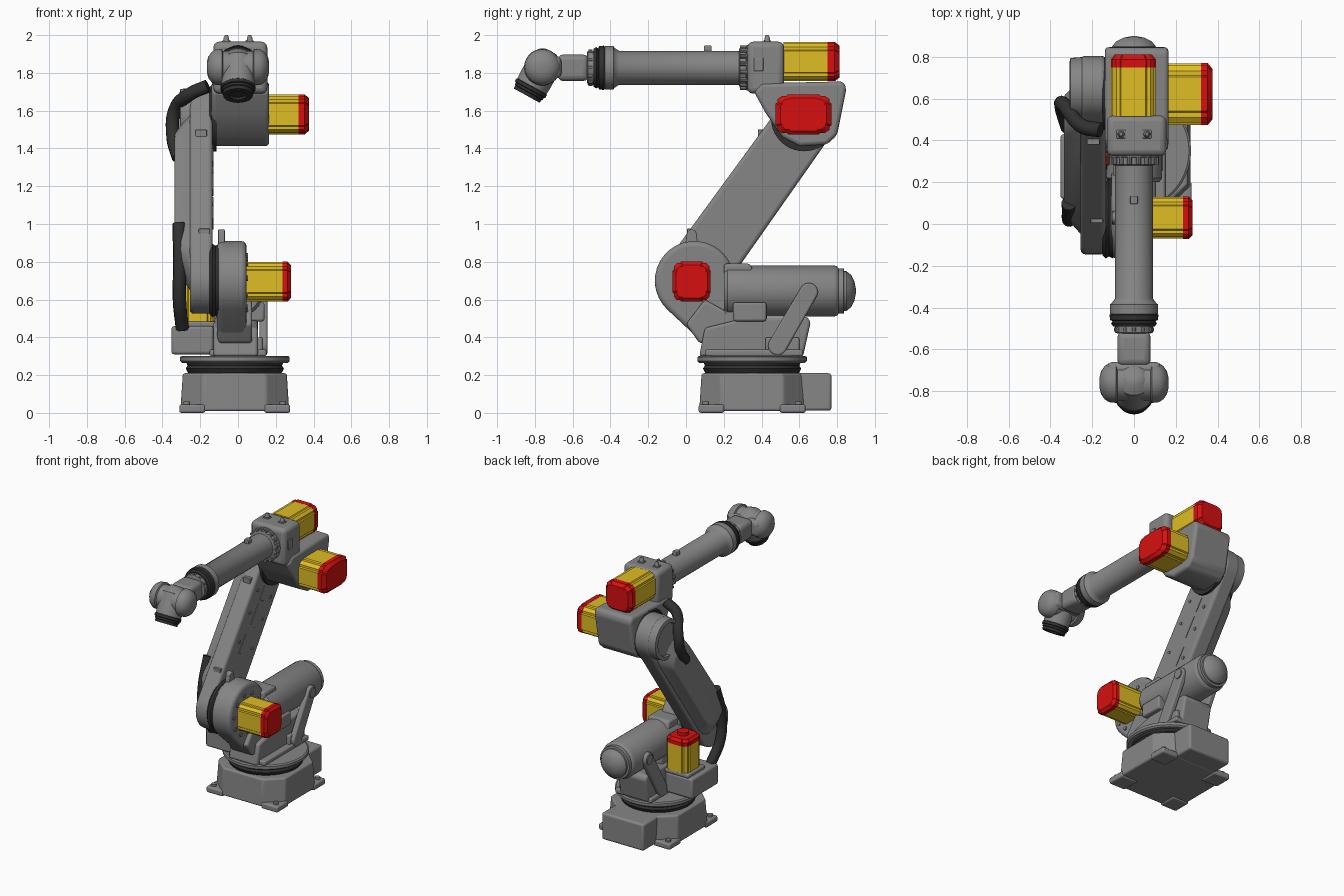
import bpy, bmesh, math
from mathutils import Vector as V

if "Cube" in bpy.data.objects:
    bpy.data.objects.remove(bpy.data.objects["Cube"])


def material(name, rgb):
    m = bpy.data.materials.new(name)
    m.diffuse_color = (*rgb, 1)
    m.use_nodes = True
    m.node_tree.nodes["Principled BSDF"].inputs["Base Color"].default_value = m.diffuse_color
    return m


GREY = material("grey paint", (0.237, 0.237, 0.237))
BLACK = material("black rubber", (0.03, 0.03, 0.03))
YELLOW = material("yellow motor", (0.74, 0.51, 0.018))
RED = material("red cap", (0.68, 0.005, 0.005))
X, Y, Z = V((1, 0, 0)), V((0, 1, 0)), V((0, 0, 1))


def finish(name, bm, mat, bevel=0):
    bmesh.ops.recalc_face_normals(bm, faces=bm.faces)
    me = bpy.data.meshes.new(name)
    bm.to_mesh(me)
    bm.free()
    ob = bpy.data.objects.new(name, me)
    bpy.context.collection.objects.link(ob)
    me.materials.append(mat)
    if bevel:
        b = ob.modifiers.new("bevel", "BEVEL")
        b.width, b.segments, b.limit_method = bevel, 3, "ANGLE"
        b.angle_limit = math.radians(35)
    return ob


def extrude(name, pts, o, u, v, d, mat, bevel=0, taper=1):
    """Profile pts in the (u, v) plane at o, pushed along d and scaled by taper."""
    bm = bmesh.new()
    o, d = V(o), V(d)
    a = [bm.verts.new(o + u * p + v * q) for p, q in pts]
    b = [bm.verts.new(o + d + (u * p + v * q) * taper) for p, q in pts]
    bm.faces.new(a)
    bm.faces.new(b)
    for i in range(len(a)):
        j = (i + 1) % len(a)
        bm.faces.new((a[i], a[j], b[j], b[i]))
    return finish(name, bm, mat, bevel)


def side(name, pts, x0, x1, mat=GREY, bevel=0):
    return extrude(name, pts, (x0, 0, 0), Y, Z, (x1 - x0, 0, 0), mat, bevel)


def box(name, x0, x1, y0, y1, z0, z1, mat=GREY, bevel=0.01):
    return side(name, [(y0, z0), (y1, z0), (y1, z1), (y0, z1)], x0, x1, mat, bevel)


def lathe(name, o, axis, prof, mat=GREY, n=40):
    """Turned part: prof holds (distance along axis, radius)."""
    bm = bmesh.new()
    o, axis = V(o), V(axis).normalized()
    u = axis.orthogonal().normalized()
    w = axis.cross(u)
    rings = []
    for t, r in prof:
        rings.append([bm.verts.new(o + axis * t + (u * math.cos(k * math.tau / n)
                      + w * math.sin(k * math.tau / n)) * r) for k in range(n)])
    for a, b in zip(rings, rings[1:]):
        for k in range(n):
            j = (k + 1) % n
            bm.faces.new((a[k], a[j], b[j], b[k]))
    bm.faces.new(rings[0])
    bm.faces.new(rings[-1])
    return finish(name, bm, mat)


def link(p, r, q, s, n=20):
    """Outline around two circles of different radius."""
    a = math.atan2(q[1] - p[1], q[0] - p[0])
    b = math.acos((r - s) / math.dist(p, q))
    arc = lambda c, rad, t0, t1: [(c[0] + rad * math.cos(t0 + (t1 - t0) * i / n),
                                   c[1] + rad * math.sin(t0 + (t1 - t0) * i / n)) for i in range(n + 1)]
    return arc(p, r, a + b, a + math.tau - b) + arc(q, s, a - b, a + b)


def bolts(name, o, axis, radius, count, size, height):
    axis = V(axis)
    u = axis.orthogonal().normalized()
    w = axis.cross(u)
    for k in range(count):
        t = (k + 0.5) * math.tau / count
        lathe(f"{name}_{k + 1}", V(o) + (u * math.cos(t) + w * math.sin(t)) * radius,
              axis, [(0, size), (height, size)], GREY, 8)


def motor(name, o, u, v, d, hu, hv, length, cap):
    """Ribbed yellow body with a tapered red cap."""
    q = [(1, .55), (.93, .6), (.93, .76), (.76, .93), (.6, .93), (.55, 1)]
    half = q + [(-a, b) for a, b in reversed(q)]
    pts = [(a * hu, b * hv) for a, b in half + [(-a, -b) for a, b in half]]
    sm = [(a * 1.01, b * 1.01) for a, b in pts]
    o = V(o)
    extrude(name + "_body", pts, o, u, v, d * length, YELLOW)
    extrude(name + "_cap", sm, o + d * length, u, v, d * cap * 0.6, RED)
    extrude(name + "_cap_end", sm, o + d * (length + cap * 0.6), u, v, d * cap * 0.4, RED, 0, 0.82)


def cable(name, pts, r):
    c = bpy.data.curves.new(name, "CURVE")
    c.dimensions, c.bevel_depth, c.bevel_resolution, c.use_fill_caps = "3D", r, 3, True
    s = c.splines.new("BEZIER")
    s.bezier_points.add(len(pts) - 1)
    for b, p in zip(s.bezier_points, pts):
        b.co, b.handle_left_type, b.handle_right_type = p, "AUTO", "AUTO"
    c.materials.append(BLACK)
    bpy.context.collection.objects.link(bpy.data.objects.new(name, c))


# Pedestal: tapered chamfered block, feet and rear connector box
C = (-0.017, 0.35, 0)
oct_pts = [(a * p, b * q) for a, b, sw in ((1, 1, 0), (-1, 1, 1), (-1, -1, 0), (1, -1, 1))
           for p, q in (((.288, .17), (.17, .28)) if not sw else ((.17, .28), (.288, .17)))]
extrude("pedestal", oct_pts, (C[0], C[1], 0.01), X, Y, (0, 0, 0.2), GREY, 0.012, 0.955)
box("pedestal_rear_box", -0.19, 0.155, 0.5, 0.77, 0.012, 0.21, GREY, 0.015)
for i, (sx, sy) in enumerate(((-1, -1), (1, -1), (1, 1), (-1, 1))):
    x, y = C[0] + sx * 0.225, C[1] + sy * 0.215
    box(f"foot_{i + 1}", x - .068, x + .068, y - .068, y + .068, 0, 0.045, GREY, 0.012)
    lathe(f"foot_bolt_{i + 1}", (x + sx * .03, y + sy * .03, .045), Z, [(0, .018), (.015, .018)], GREY, 12)
lathe("base_bearing", C, Z, [(.2, .24), (.215, .25), (.235, .26), (.25, .25), (.275, .26)], BLACK, 64)
lathe("turntable", C, Z, [(.265, .28), (.275, .29), (.295, .29), (.302, .28)], GREY, 64)

# Turntable frame
side("frame", [(.07, .3), (.62, .3), (.66, .48), (.64, .51), (.3, .5), (.1, .45)], -.13, .105, GREY, .015)
box("frame_step", -.15, .15, .1, .62, .3, .335)
box("motor_bracket", -.352, -.13, .12, .43, .31, .46, GREY, .015)
box("motor_pad", -.32, -.11, .23, .43, .455, .485)
motor("base_motor", (-.213, .335, .482), X, Y, Z, .09, .095, .2, .045)
lathe("base_motor_plug", (-.213, .335, .72), Z, [(0, .04), (.032, .04)], RED, 12)

# Shoulder housing
side("shoulder_housing", link((.045, .70), .21, (.17, .46), .12), -.11, .045, GREY, .025)
side("shoulder_web", [(.2, .49), (.42, .49), (.42, .58), (.34, .79), (.2, .79)], -.1, .075, GREY, .015)
box("cylinder_saddle", -.1, .14, .25, .425, .485, .585, GREY, .012)
side("shoulder_foot", [(.0, .47), (.07, .37), (.28, .37), (.28, .5), (.1, .6)], -.105, .075, GREY, .015)
lathe("shoulder_seal", (-.15, .03, .7), X, [(0, .18), (.015, .195), (.03, .185), (.05, .195)], BLACK)
bolts("shoulder_bolt", (.04, .03, .69), X, .145, 10, .014, .012)
side("lifting_lug", link((.03, .88), .035, (.03, .945), .026), -.105, -.07, GREY, .005)
motor("shoulder_motor", (.04, .03, .695), Y, Z, X, .1, .105, .195, .045)

# Counterbalance cylinder and its struts
lathe("balancer", (0, 0, .645), Y, [(.2, .12), (.22, .135), (.785, .135), (.8, .13), (.808, .12), (.835, .12),
      (.837, .105), (.85, .105), (.875, .085), (.892, .05), (.9, .01)])
for s, word in ((1, "right"), (-1, "left")):
    side(f"strut_{word}", link((.65, .64), .048, (.485, .355), .05), min(s * .115, s * .155),
         max(s * .115, s * .155), GREY, .01)
    lathe(f"strut_pin_{word}", (s * .1, .65, .64), X * s, [(0, .035), (.062, .035)], GREY, 20)
    box(f"strut_base_{word}", min(s * .08, s * .13), max(s * .08, s * .13), .42, .6, .3, .4)

# Lower arm: slab, tapered outer cover, panels
LO, HI = V((.02, .69)), V((.65, 1.57))
side("lower_arm", link(LO, .165, HI, .155), -.255, -.135, GREY, .02)
a, b = LO.lerp(HI, .11), LO.lerp(HI, .87)
mid = (a + b) / 2
extrude("arm_cover", link(a - mid, .145, b - mid, .14, 8), (-.25, mid.x, mid.y), Y, Z, (-.086, 0, 0),
        GREY, .01, .75)
lathe("elbow_rim", (-.24, HI.x, HI.y), -X, [(0, .15), (.065, .145), (.07, .12), (.055, .115)])
lathe("elbow_seal", (-.15, .625, 1.56), X, [(0, .165), (.01, .175), (.035, .175)], BLACK)
d = (HI - LO).normalized()
n = V((d.y, -d.x))
for i, (t, w, h) in enumerate(((.45, .05, .07), (.66, .03, .075), (.82, .03, .05))):
    c = LO + d * t
    side(f"arm_panel_{i + 1}", [tuple(c + d * h * p + n * w * q) for p, q in
         ((-1, -1), (-1, 1), (1, 1), (1, -1))], -.136, -.131)
    for k in (-1, 1):
        e = c + n * .09 * k
        lathe(f"arm_bolt_{i}_{k}", (-.14, e.x, e.y), X, [(0, .012), (.011, .012)], GREY, 8)
for i, (y, z, x) in enumerate(((.035, .945, -.178), (.41, 1.47, -.195))):
    box(f"arm_pad_{i + 1}", x - .03, x + .03, y - .03, y + .07, z - .03, z + .03, GREY, .004)

# Elbow housing
side("elbow_housing", [(.36, 1.70), (.40, 1.745), (.83, 1.755), (.85, 1.72), (.80, 1.47), (.745, 1.42),
     (.6, 1.412), (.51, 1.46), (.42, 1.59)], -.14, .165, GREY, .03)
box("forearm_gearbox", -.13, .155, .325, .52, 1.69, 1.965, GREY, .03)
motor("elbow_motor", (.16, .622, 1.58), Y, Z, X, .147, .105, .16, .055)
motor("forearm_motor", (-.003, .515, 1.86), X, Z, Y, .107, .103, .235, .062)
box("gearbox_pad", .15, .162, .36, .41, 1.81, 1.88, GREY, .004)
for s in (-1, 1):
    x = s * .062
    box(f"eye_base_{s}", x - .022, x + .022, .41, .45, 1.955, 1.972, GREY, .004)
    lathe(f"eye_bolt_{s}", (x, .43, 1.96), Z, [(0, .018), (.025, .015), (.04, .008)], GREY, 12)

# Forearm tube with flanges
A = (0, 0, 1.827)
lathe("forearm", A, -Y, [(-.34, .12), (-.32, .12), (-.318, .105), (-.285, .105), (-.28, .09),
      (.355, .09), (.38, .107), (.385, .116), (.43, .116), (.435, .1)], GREY, 48)
bolts("forearm_bolt", (0, .285, 1.827), Y, .11, 16, .011, .04)
lathe("forearm_seal", A, -Y, [(.425, .1), (.435, .117), (.46, .115), (.465, .102), (.475, .11), (.49, .1)], BLACK, 48)
lathe("wrist_flange", A, -Y, [(.485, .09), (.52, .09), (.525, .075)])
bolts("wrist_bolt", (0, -.515, 1.827), Y, .085, 12, .011, .02)
box("forearm_lug", -.018, .018, .095, .135, 1.9, 1.945, GREY, .005)

# Wrist: neck, crossing hub with domed caps, tilted tool flange
box("wrist_neck", -.08, .08, -.68, -.515, 1.757, 1.897, GREY, .03)
lathe("wrist_hub", (0, -.76, 1.83), X, [(-.165, .025), (-.158, .055), (-.14, .08), (-.12, .093), (-.085, .097),
      (-.08, .085), (.08, .085), (.085, .097), (.12, .093), (.14, .08), (.158, .055), (.165, .025)])
box("wrist_bridge", -.13, .13, -.73, -.66, 1.77, 1.89, GREY, .03)
T, P = V((0, -.48, -.87)), (0, -.76, 1.83)
lathe("tool_neck", P, T, [(-.095, .03), (-.08, .06), (-.04, .09), (.08, .09), (.115, .088), (.118, .08)])
lathe("tool_flange", P, T, [(.11, .08), (.118, .092), (.135, .092), (.138, .085), (.15, .085),
      (.153, .08), (.172, .078), (.172, .045), (.16, .04)], BLACK)

# Cables on the outer side
cable("lower_cable", [(-.295, .13, .45), (-.31, .04, .6), (-.308, .03, .8), (-.312, .1, 1.0)], .036)
cable("upper_cable", [(-.16, .45, 1.73), (-.25, .47, 1.69), (-.335, .57, 1.6), (-.345, .56, 1.47),
      (-.315, .46, 1.35)], .036)

# Smooth the curved faces, keep the edges sharp
bpy.ops.object.select_all(action="DESELECT")
for ob in bpy.context.scene.objects:
    if ob.type == "MESH":
        ob.select_set(True)
        bpy.context.view_layer.objects.active = ob
bpy.ops.object.shade_smooth_by_angle(angle=math.radians(35))
